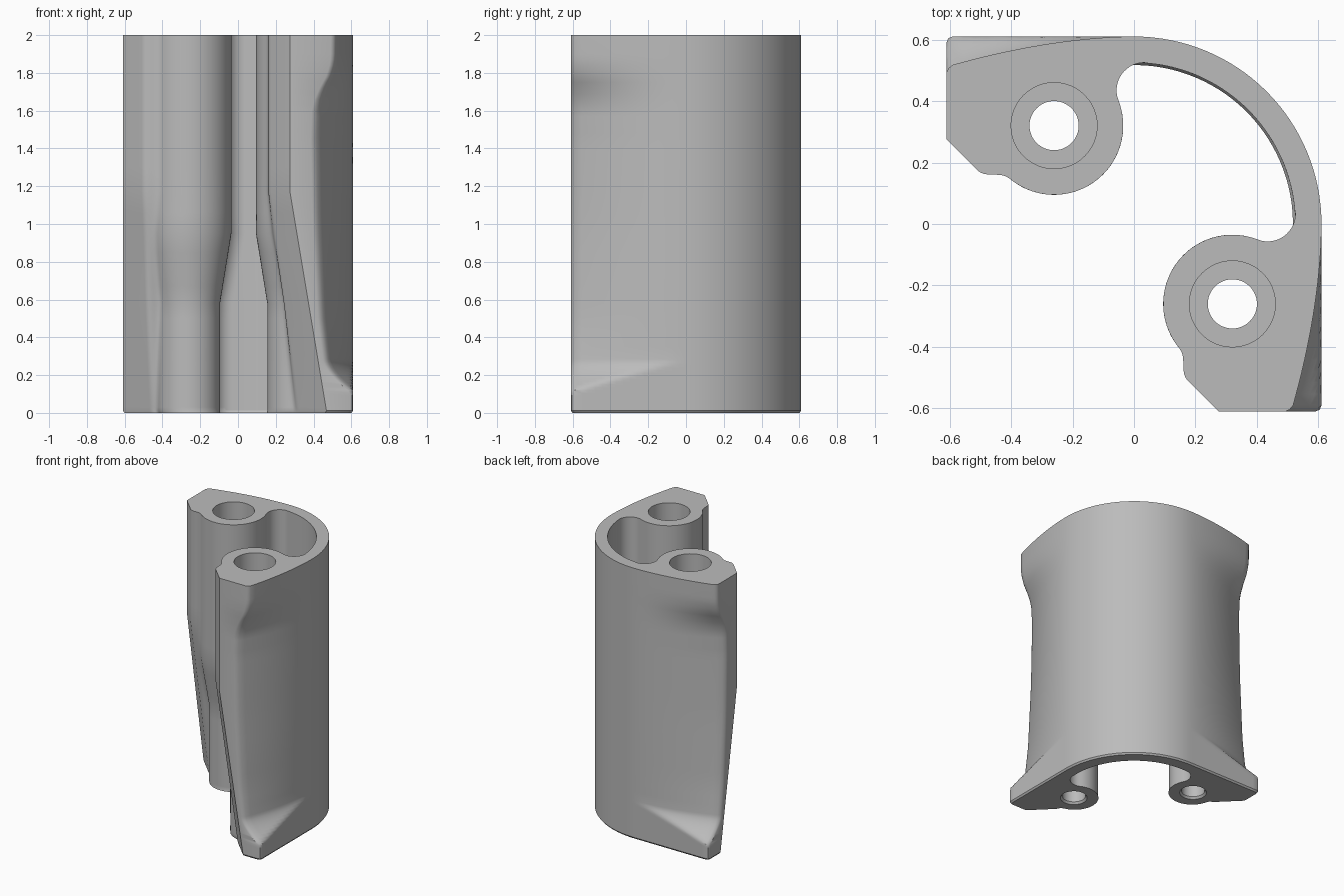
import bpy, bmesh
from math import sin, cos, pi, radians, atan2, sqrt

cube = bpy.data.objects.get("Cube")
if cube:
    bpy.data.objects.remove(cube, do_unlink=True)

R, WALL, FILLET = 0.61, 0.525, 0.09
BX, BY = 0.32, -0.26            # boss centre, mirrored across the diagonal
FLOOR = 0.85                    # counterbore floor

grey = bpy.data.materials.new("light_grey")
grey.use_nodes = True
grey.diffuse_color = (0.5, 0.5, 0.5, 1)
grey.node_tree.nodes["Principled BSDF"].inputs["Base Color"].default_value = (0.5, 0.5, 0.5, 1)


def lerp_table(table, z):
    for (z0, v0), (z1, v1) in zip(table, table[1:]):
        if z <= z1:
            return v0 + (v1 - v0) * max(0, (z - z0) / (z1 - z0))
    return table[-1][1]


def arc(cx, cy, r, a0, a1, n):
    return [(cx + r * cos(a0 + (a1 - a0) * i / n), cy + r * sin(a0 + (a1 - a0) * i / n))
            for i in range(n + 1)]


SCOOP = [(0.28, 0.14), (0.5, 0.167), (1.0, 0.195), (1.45, 0.205), (1.6, 0.2), (1.66, 0.185),
         (1.72, 0.158), (1.78, 0.125), (1.83, 0.108), (1.88, 0.1), (2, 0.098)]
BOSS_R = [(0.58, 0.165), (0.95, 0.225)]


def outer_x(y, z):
    # scooped side with a flared foot
    d = lerp_table(SCOOP, z) * (-y / R) ** 1.8
    foot = 0.16 * (max(0, 0.28 - z) / 0.18) ** 1.6
    return R - max(0, d - foot)


def half_section(z):
    pts = arc(0, 0, R, pi / 4, 0, 16)
    # outer side down to a small rounded corner
    pts += [(outer_x(-0.59 * i / 16, z), -0.59 * i / 16) for i in range(1, 17)]
    ex = outer_x(-R, z)
    pts += [(ex - 0.006, -0.604), (ex - 0.02, -R)]
    # front face and drafted diagonal
    s = max(0, 1 - z / 1.17)
    fx, run = 0.275 + 0.195 * s, 0.1 + 0.04 * s
    end = (fx - run, run - R)
    pts += [(fx, -R)]
    # soft groove running into the boss
    r = lerp_table(BOSS_R, z)
    a = radians(220 + 35 * s)
    p0 = (BX + r * cos(a), BY + r * sin(a))
    p1 = (p0[0] - 0.04 * sin(a), p0[1] + 0.04 * cos(a))
    p2 = (end[0] - 0.028, end[1] + 0.028)
    for i in range(8):
        t = i / 8
        u = 1 - t
        pts.append(tuple(u**3 * e + 3 * u*u*t * c2 + 3 * u*t*t * c1 + t**3 * b
                         for e, c2, c1, b in zip(end, p2, p1, p0)))
    # boss, inner fillet and inner wall
    dx = WALL - FILLET - BX
    cy = BY + sqrt((r + FILLET) ** 2 - dx ** 2)
    phi = atan2(cy - BY, dx)
    pts += arc(BX, BY, r, a, phi, 28)
    pts += arc(WALL - FILLET, cy, FILLET, pi + phi, 2 * pi, 14)[1:]
    pts += arc(0, 0, WALL, max(radians(1), atan2(cy, WALL) + 0.02), pi / 4, 14)
    return pts


def make_object(name, bm):
    bmesh.ops.recalc_face_normals(bm, faces=bm.faces)
    me = bpy.data.meshes.new(name)
    bm.to_mesh(me)
    bm.free()
    me.materials.append(grey)
    ob = bpy.data.objects.new(name, me)
    bpy.context.collection.objects.link(ob)
    return ob


def loft(name, rings):
    bm = bmesh.new()
    loops = [[bm.verts.new(p) for p in ring] for ring in rings]
    n = len(loops[0])
    for lo, hi in zip(loops, loops[1:]):
        for i in range(n):
            j = (i + 1) % n
            bm.faces.new((lo[i], lo[j], hi[j], hi[i]))
    bm.faces.new(loops[0][::-1])
    bm.faces.new(loops[-1])
    return make_object(name, bm)


# bracket body: sections mirrored across the diagonal and lofted upward
levels = [0, 0.012] + [0.03 + 0.015 * i for i in range(18)]
levels += [0.35, 0.42, 0.5, 0.58, 0.67, 0.76, 0.85, 0.95, 1.06, 1.17, 1.3, 1.4]
levels += [1.45 + 0.03 * i for i in range(16)] + [2]
rings = []
for z in levels:
    half = half_section(z)
    loop = half + [(y, x) for x, y in reversed(half[1:-1])]
    k = 0.985 if z == 0 else 1
    rings.append([(x * k, y * k, z) for x, y in loop])
body = loft("bracket_body", rings)

# stepped screw holes
bpy.context.view_layer.objects.active = body
body.select_set(True)
for cx, cy in ((BX, BY), (BY, BX)):
    steps = [(0.1, -0.01), (0.08, 0.015), (0.08, FLOOR), (0.14, FLOOR), (0.14, 2.1)]
    cutter = loft("hole_cutter", [[(x, y, z) for x, y in arc(cx, cy, r, 0, 2 * pi, 48)[:-1]]
                                  for r, z in steps])
    cutter.hide_render = True
    mod = body.modifiers.new("hole", 'BOOLEAN')
    mod.operation, mod.solver, mod.object = 'DIFFERENCE', 'EXACT', cutter
    bpy.ops.object.modifier_apply(modifier=mod.name)
    bpy.data.objects.remove(cutter, do_unlink=True)

bpy.ops.object.shade_smooth_by_angle(angle=radians(32))
